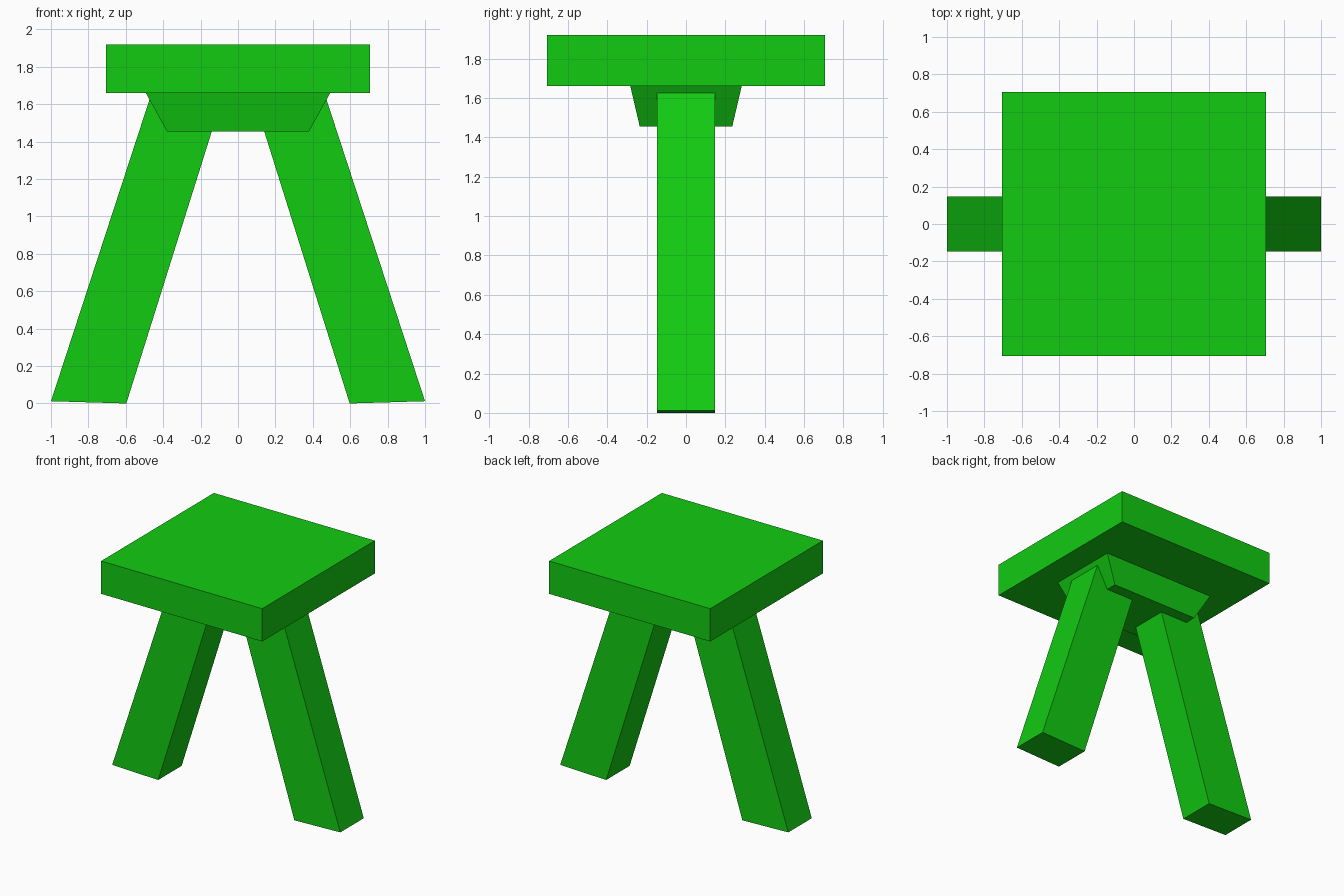
import bpy
import bmesh

if "Cube" in bpy.data.objects:
    bpy.data.objects.remove(bpy.data.objects["Cube"])

green = bpy.data.materials.new("green_paint")
green.diffuse_color = (0.006, 0.6, 0.006, 1)
green.use_nodes = True
green.node_tree.nodes["Principled BSDF"].inputs["Base Color"].default_value = green.diffuse_color


def hexahedron(name, bottom, top):
    """Closed six-sided block from two matching rings of four corners."""
    bm = bmesh.new()
    lo = [bm.verts.new(p) for p in bottom]
    hi = [bm.verts.new(p) for p in top]
    bm.faces.new(lo)
    bm.faces.new(hi)
    for i in range(4):
        j = (i + 1) % 4
        bm.faces.new((lo[i], lo[j], hi[j], hi[i]))
    bmesh.ops.recalc_face_normals(bm, faces=bm.faces)
    mesh = bpy.data.meshes.new(name)
    bm.to_mesh(mesh)
    bm.free()
    mesh.materials.append(green)
    obj = bpy.data.objects.new(name, mesh)
    bpy.context.collection.objects.link(obj)
    return obj


def ring(x0, z0, x1, z1, y):
    return [(x0, -y, z0), (x1, -y, z1), (x1, y, z1), (x0, y, z0)]


# Square slab seat
hexahedron("seat", ring(-0.706, 1.66, 0.706, 1.66, 0.706),
           ring(-0.706, 1.92, 0.706, 1.92, 0.706))

# Tapered block under the seat
hexahedron("seat_support", ring(-0.38, 1.455, 0.38, 1.455, 0.235),
           ring(-0.493, 1.66, 0.493, 1.66, 0.283))

# Splayed legs, their tops buried in the support block
for side, label in ((-1, "left"), (1, "right")):
    hexahedron(label + "_leg", ring(side * 0.597, 0, side * 1.0, 0.012, 0.147),
               ring(side * 0.085, 1.63, side * 0.469, 1.638, 0.147))
